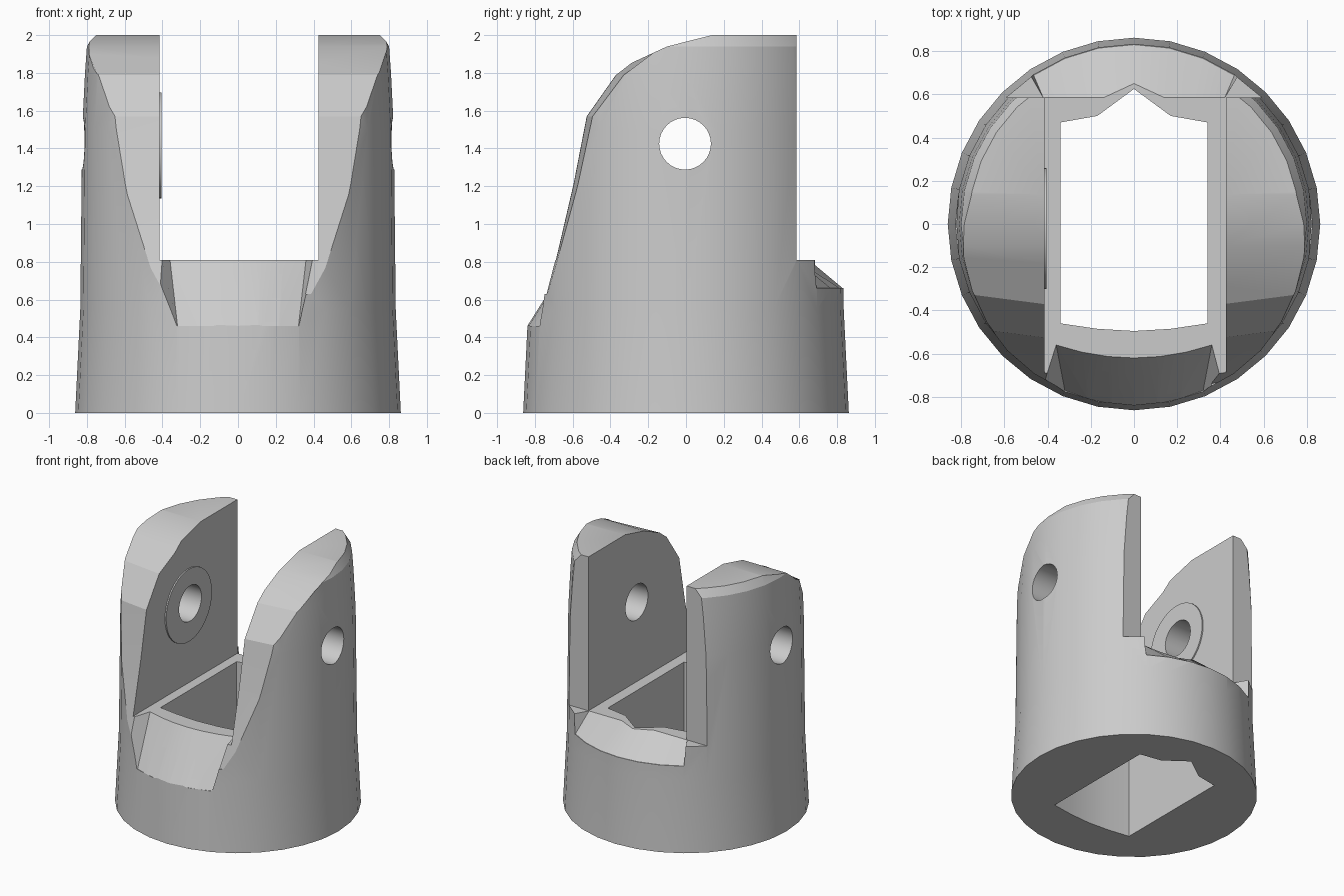
import bpy, bmesh, math

if "Cube" in bpy.data.objects:
    bpy.data.objects.remove(bpy.data.objects["Cube"])

grey = bpy.data.materials.new("plain grey")
grey.use_nodes = True
colour = (0.6, 0.6, 0.6, 1)
grey.diffuse_color = colour
grey.node_tree.nodes["Principled BSDF"].inputs["Base Color"].default_value = colour


def loft(name, sections):
    """Solid through a row of closed sections with equal point counts."""
    bm = bmesh.new()
    rings = [[bm.verts.new(p) for p in s] for s in sections]
    for a, b in zip(rings, rings[1:]):
        for i in range(len(a)):
            j = (i + 1) % len(a)
            bm.faces.new((a[i], a[j], b[j], b[i]))
    bm.faces.new(rings[0])
    bm.faces.new(rings[-1])
    bmesh.ops.recalc_face_normals(bm, faces=bm.faces)
    mesh = bpy.data.meshes.new(name)
    bm.to_mesh(mesh)
    bm.free()
    mesh.materials.append(grey)
    ob = bpy.data.objects.new(name, mesh)
    bpy.context.collection.objects.link(ob)
    return ob


def box(name, x0, x1, y0, y1, z0, z1):
    return loft(name, [[(x, y0, z0), (x, y1, z0), (x, y1, z1), (x, y0, z1)] for x in (x0, x1)])


def disc(name, radius, x0, x1, y, z, n=32):
    angles = [2 * math.pi * i / n for i in range(n)]
    return loft(name, [[(x, y + radius * math.cos(a), z + radius * math.sin(a)) for a in angles]
                       for x in (x0, x1)])


def cut(target, cutter):
    mod = target.modifiers.new("cut", "BOOLEAN")
    mod.operation = "DIFFERENCE"
    mod.solver = "EXACT"
    mod.object = cutter
    bpy.context.view_layer.objects.active = target
    bpy.ops.object.modifier_apply(modifier=mod.name)
    bpy.data.objects.remove(cutter)


# Turned body, slightly waisted, with a rounded top rim
angles = [2 * math.pi * i / 32 for i in range(32)]
rim = [(0.862, 0), (0.835, 0.55), (0.825, 1.5), (0.81, 1.8), (0.80, 1.94), (0.765, 2)]
body = loft("clevis_body", [[(r * math.sin(a), r * math.cos(a), z) for a in angles] for r, z in rim])

# Slot between the two arms, and the flat back of the arms
cut(body, box("slot", -0.415, 0.425, -1, 1, 0.81, 2.2))
cut(body, box("arm_back", -1, 1, 0.585, 1.1, 0.81, 2.2))

# Swept front edge of the arms, leaning back towards the outside
sweep = [(-0.73, 0.63), (-0.595, 1.21), (-0.525, 1.57), (-0.37, 1.79), (-0.1, 1.94),
         (0.137, 2), (0.137, 2.2), (-1.3, 2.2), (-1.3, 0.63)]
cut(body, loft("front_sweep", [
    [(x, y + (0.13 * (abs(x) - 0.42) if z < 1.9 else 0), z) for y, z in sweep] for x in (-1, 0, 1)]))

# Sloped lip at the front of the slot
steps = [i / 3 for i in range(-3, 4)]
cut(body, loft("front_lip", [
    [(0.36 * t, -0.62 + 0.06 * t * t, 0.9), (0.36 * t, -0.62 + 0.06 * t * t, 0.81),
     (0.32 * t, -0.84 + 0.07 * t * t, 0.46), (0.5 * t, -1, 0.46), (0.5 * t, -1, 0.9)]
    for t in steps]))


# Sloped lip at the back of the slot
def back_section(t):
    a = math.radians(34) * t
    y = 0.65 if abs(t) < 0.01 else 0.585
    s, c = math.sin(a), math.cos(a)
    return [(0.42 * t, y, 0.9), (0.42 * t, y, 0.81), (0.83 * s, 0.83 * c, 0.66),
            (1.1 * s, 1.1 * c, 0.66), (1.1 * s, 1.1 * c, 0.9)]


cut(body, loft("back_lip", [back_section(t) for t in steps]))

# Vertical opening with a pointed notch at the back
opening = [(-0.34, 0.47), (-0.17, 0.5), (0, 0.625), (0.17, 0.5), (0.34, 0.47),
           (0.34, -0.46), (0.17, -0.485), (0, -0.495), (-0.17, -0.485), (-0.34, -0.46)]
cut(body, loft("opening", [[(x, y, z) for x, y in opening] for z in (-0.1, 1)]))

# Raised washer on the inside of the right arm
washer = disc("washer", 0.28, -0.416, -0.405, -0.02, 1.415, 40)

# Pin hole through both arms
for part in (body, washer):
    cut(part, disc("pin_hole", 0.137, -1, 1, -0.005, 1.425))
    bpy.ops.object.select_all(action="DESELECT")
    part.select_set(True)
    bpy.context.view_layer.objects.active = part
    bpy.ops.object.shade_smooth_by_angle(angle=math.radians(20))
